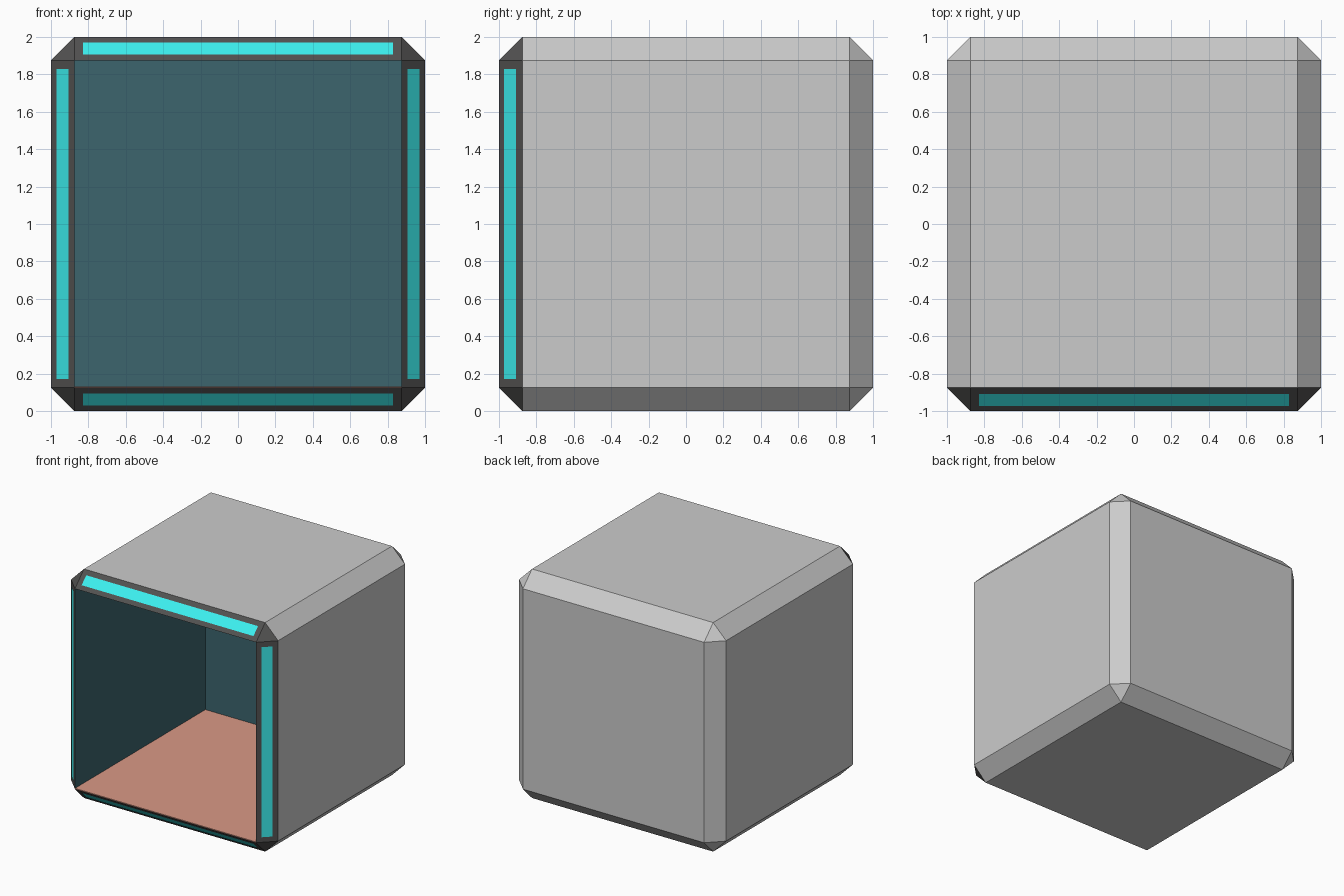
import bpy, bmesh
from math import pi
from mathutils import Matrix, Vector

if "Cube" in bpy.data.objects:
    bpy.data.objects.remove(bpy.data.objects["Cube"])

C = 0.875          # half width of the flat faces (chamfer starts here)
BACK = 0.80        # y of the inner back wall
FLOOR = 0.132      # height of the inner floor


def material(name, rgb):
    m = bpy.data.materials.new(name)
    m.diffuse_color = (*rgb, 1)
    m.use_nodes = True
    m.node_tree.nodes["Principled BSDF"].inputs["Base Color"].default_value = m.diffuse_color
    return m


def finish(name, bm, mat=None):
    me = bpy.data.meshes.new(name)
    bm.to_mesh(me)
    bm.free()
    ob = bpy.data.objects.new(name, me)
    bpy.context.collection.objects.link(ob)
    ob.location.z = 1
    if mat:
        me.materials.append(mat)
    return ob


def keep_faces(bm, test):
    drop = [f for f in bm.faces if not test(f)]
    bmesh.ops.delete(bm, geom=drop, context='FACES')


def chamfered_cube():
    bm = bmesh.new()
    bmesh.ops.create_cube(bm, size=2)
    bmesh.ops.bevel(bm, geom=bm.edges[:], offset=1 - C, offset_type='OFFSET',
                    segments=1, profile=0.5, affect='EDGES')
    bm.normal_update()
    return bm


frame_mat = material("dark_frame", (0.085, 0.083, 0.082))
glow_mat = material("cyan_light", (0.045, 0.87, 0.87))
wall_mat = material("dark_teal", (0.045, 0.13, 0.155))
floor_mat = material("salmon", (0.70, 0.32, 0.24))

# Outer shell: everything that does not face forward
bm = chamfered_cube()
keep_faces(bm, lambda f: f.normal.y > -0.1)
finish("outer_shell", bm)

# Front frame: the forward chamfers and corner triangles
bm = chamfered_cube()
keep_faces(bm, lambda f: -0.9 < f.normal.y < -0.1)
finish("front_frame", bm, frame_mat)

# Inner walls and ceiling, facing inward
bm = bmesh.new()
bmesh.ops.create_cube(bm, size=2)
for v in bm.verts:
    v.co = Vector((v.co.x * C, BACK if v.co.y > 0 else -1, v.co.z * C))
bm.normal_update()
keep_faces(bm, lambda f: f.normal.y > -0.5)
bmesh.ops.reverse_faces(bm, faces=bm.faces[:])
finish("inner_walls", bm, wall_mat)

# Inner floor panel
bm = bmesh.new()
bmesh.ops.create_cube(bm, size=2)
for v in bm.verts:
    v.co = Vector((v.co.x * C, BACK if v.co.y > 0 else -1,
                   FLOOR - 1 if v.co.z > 0 else -C))
finish("inner_floor", bm, floor_mat)

# Light strips, one on each front chamfer, turned around the y axis
for i, side in enumerate(("top", "right", "bottom", "left")):
    bm = bmesh.new()
    lift = 0.002
    ring = [(-0.83, 0.905), (0.83, 0.905), (0.83, 0.968), (-0.83, 0.968)]
    bm.faces.new([bm.verts.new((x, z - 1 - C - lift, z + lift)) for x, z in ring])
    bmesh.ops.transform(bm, matrix=Matrix.Rotation(i * pi / 2, 4, 'Y'), verts=bm.verts[:])
    finish("light_strip_" + side, bm, glow_mat)
